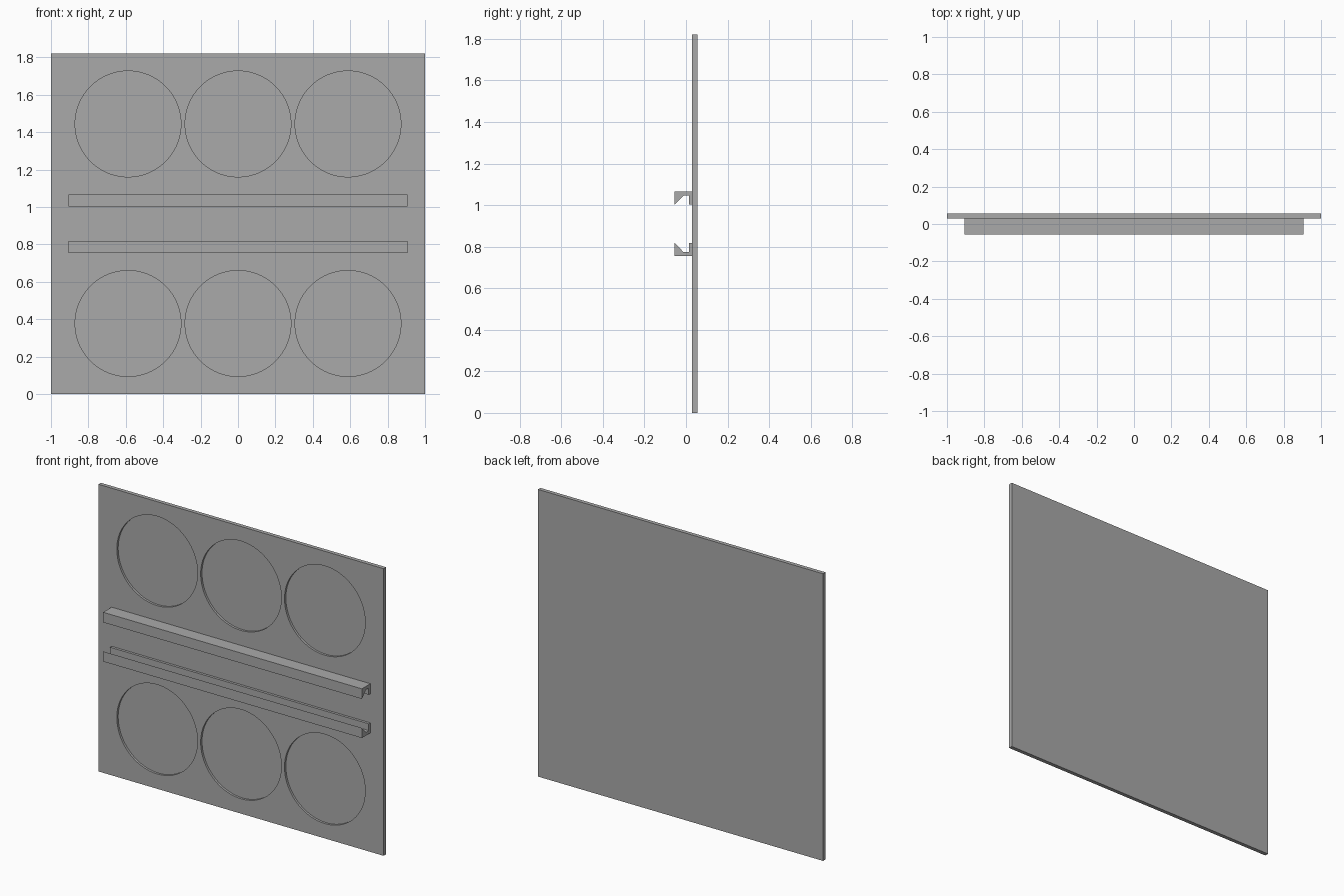
import bpy
import bmesh
from mathutils import Matrix
from math import radians

cube = bpy.data.objects.get("Cube")
if cube:
    bpy.data.objects.remove(cube, do_unlink=True)

WIDTH, HEIGHT = 2.0, 1.82
FRONT, BACK = 0.03, 0.055      # plate faces along y
RECESS_DEPTH = 0.014
RADIUS = 0.283
RAIL_HALF = 0.907

grey = bpy.data.materials.new("plain grey")
grey.use_nodes = True
grey.diffuse_color = (0.4, 0.4, 0.4, 1)
grey.node_tree.nodes["Principled BSDF"].inputs["Base Color"].default_value = (0.4, 0.4, 0.4, 1)


def make_object(name, bm):
    bmesh.ops.recalc_face_normals(bm, faces=bm.faces)
    mesh = bpy.data.meshes.new(name)
    bm.to_mesh(mesh)
    bm.free()
    mesh.materials.append(grey)
    obj = bpy.data.objects.new(name, mesh)
    bpy.context.collection.objects.link(obj)
    return obj


def activate(obj):
    bpy.ops.object.select_all(action='DESELECT')
    obj.select_set(True)
    bpy.context.view_layer.objects.active = obj


# Flat back plate
bm = bmesh.new()
bmesh.ops.create_cube(bm, size=1, matrix=Matrix.Translation((0, (FRONT + BACK) / 2, HEIGHT / 2))
                      @ Matrix.Diagonal((WIDTH, BACK - FRONT, HEIGHT, 1)))
plate = make_object("back_plate", bm)

# Two rows of three round shallow recesses
bm = bmesh.new()
for z in (0.377, 1.444):
    for x in (-0.588, 0, 0.588):
        bmesh.ops.create_cone(bm, cap_ends=True, segments=96, radius1=RADIUS, radius2=RADIUS,
                              depth=RECESS_DEPTH * 2,
                              matrix=Matrix.Translation((x, FRONT, z)) @ Matrix.Rotation(radians(90), 4, 'X'))
cutter = make_object("recess_cutter", bm)
cutter.hide_render = True

cut = plate.modifiers.new("recesses", 'BOOLEAN')
cut.operation = 'DIFFERENCE'
cut.solver = 'EXACT'
cut.object = cutter
activate(plate)
bpy.ops.object.modifier_apply(modifier=cut.name)
bpy.data.objects.remove(cutter, do_unlink=True)
activate(plate)
bpy.ops.object.shade_smooth_by_angle(angle=radians(30))

# Channel rail section: thin back wall, floor and sloped front lip
SECTION = [(-0.055, 0.754), (FRONT, 0.754), (FRONT, 0.818), (0.014, 0.818),
           (0.014, 0.775), (-0.013, 0.775), (-0.055, 0.818)]


def rail(name, flip):
    bm = bmesh.new()
    verts = [bm.verts.new((-RAIL_HALF, y, HEIGHT - z if flip else z)) for y, z in SECTION]
    face = bm.faces.new(verts)
    extruded = bmesh.ops.extrude_face_region(bm, geom=[face], use_keep_orig=True)["geom"]
    moved = [v for v in extruded if isinstance(v, bmesh.types.BMVert)]
    bmesh.ops.translate(bm, verts=moved, vec=(RAIL_HALF * 2, 0, 0))
    return make_object(name, bm)


# Rails face each other across the middle
rail("lower_rail", False)
rail("upper_rail", True)
